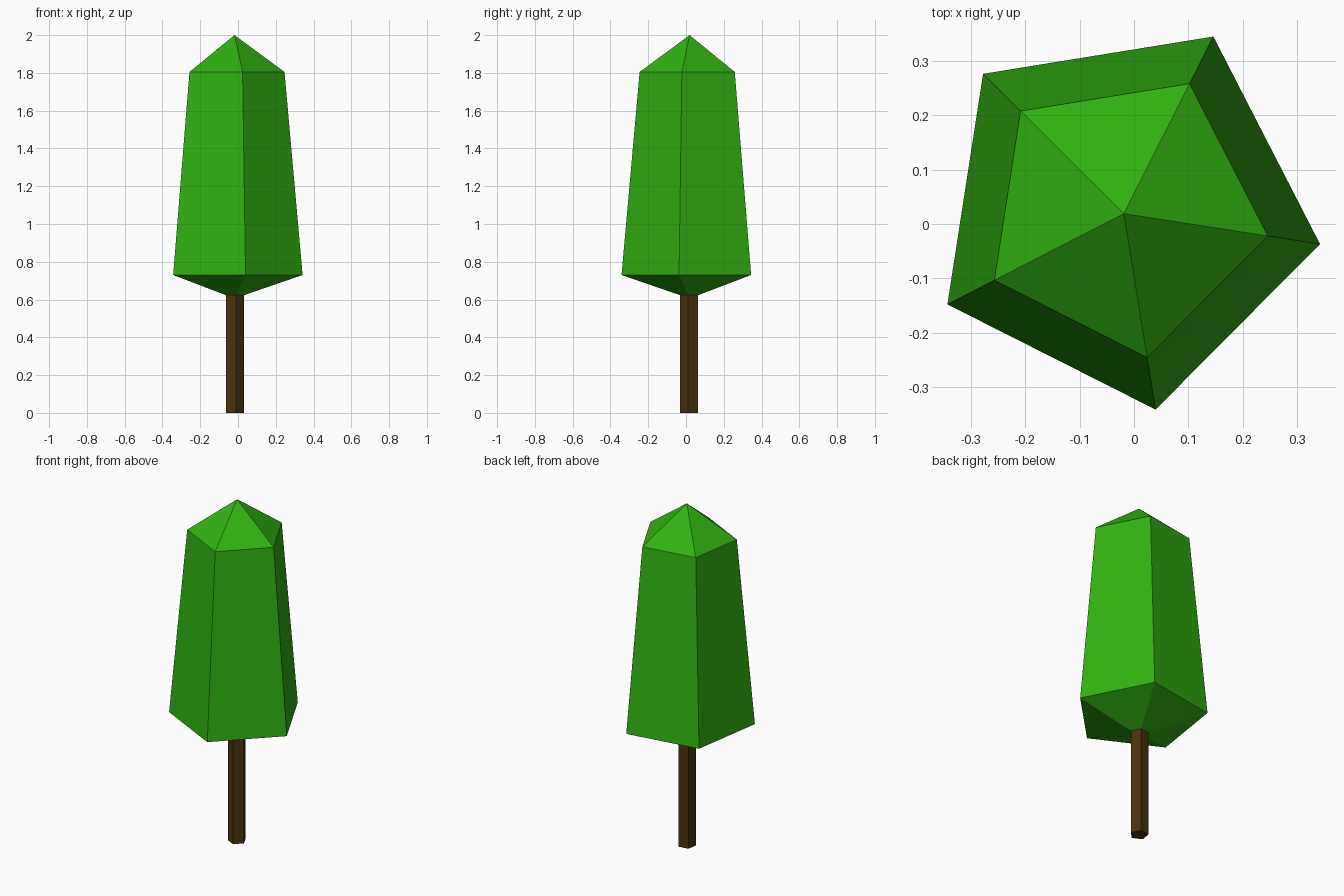
import bpy, bmesh, math

if "Cube" in bpy.data.objects:
    bpy.data.objects.remove(bpy.data.objects["Cube"])

SIDES = 5
CENTRE = (-0.0186, 0.019)
TURN = math.radians(-8.8)


def material(name, rgb):
    m = bpy.data.materials.new(name)
    m.diffuse_color = (*rgb, 1.0)
    m.use_nodes = True
    m.node_tree.nodes["Principled BSDF"].inputs["Base Color"].default_value = m.diffuse_color
    return m


def lathe(name, rings, mat, cap_bottom=False, apex=None):
    """Stack five-sided rings given as (radius, height), closed by a cap or a tip."""
    bm = bmesh.new()
    loops = []
    for r, z in rings:
        loops.append([bm.verts.new((CENTRE[0] + r * math.cos(TURN + i * math.tau / SIDES),
                                    CENTRE[1] + r * math.sin(TURN + i * math.tau / SIDES), z))
                      for i in range(SIDES)])
    for a, b in zip(loops, loops[1:]):
        for i in range(SIDES):
            j = (i + 1) % SIDES
            bm.faces.new((a[i], a[j], b[j], b[i]))
    if cap_bottom:
        bm.faces.new(loops[0][::-1])
    if apex is not None:
        tip = bm.verts.new((*CENTRE, apex))
        for i in range(SIDES):
            bm.faces.new((loops[-1][i], loops[-1][(i + 1) % SIDES], tip))
    mesh = bpy.data.meshes.new(name)
    bm.to_mesh(mesh)
    bm.free()
    mesh.materials.append(mat)
    obj = bpy.data.objects.new(name, mesh)
    bpy.context.collection.objects.link(obj)
    return obj


leaf_green = material("leaf green", (0.030, 0.445, 0.0056))
bark_brown = material("bark brown", (0.072, 0.032, 0.004))

# Trunk: slim five-sided post, open where it meets the foliage
lathe("trunk", [(0.0505, 0.0), (0.0505, 0.623)], bark_brown, cap_bottom=True)

# Foliage: flared underside, tapering sides, pointed top
lathe("foliage", [(0.0505, 0.623), (0.365, 0.73), (0.268, 1.805)], leaf_green, apex=2.0)
